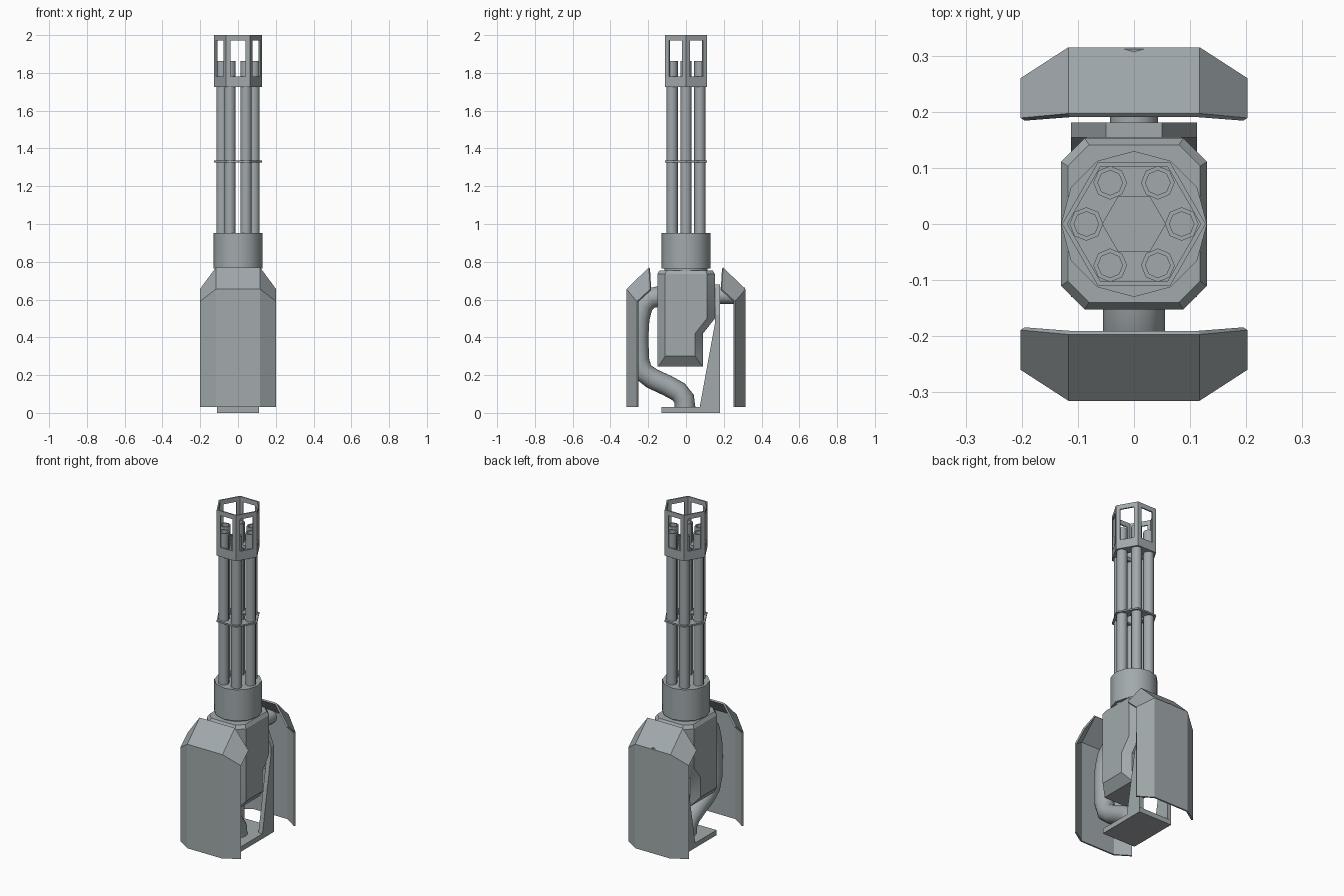
import bpy, bmesh, math
from mathutils import Vector, Matrix

if "Cube" in bpy.data.objects:
    bpy.data.objects.remove(bpy.data.objects["Cube"])

steel = bpy.data.materials.new("steel_grey")
steel.diffuse_color = (0.36, 0.40, 0.415, 1)
steel.use_nodes = True
steel.node_tree.nodes["Principled BSDF"].inputs["Base Color"].default_value = steel.diffuse_color


def finish(name, bm, smooth=None, recalc=True):
    if recalc:
        bmesh.ops.recalc_face_normals(bm, faces=bm.faces[:])
    me = bpy.data.meshes.new(name)
    bm.to_mesh(me)
    bm.free()
    me.materials.append(steel)
    ob = bpy.data.objects.new(name, me)
    bpy.context.scene.collection.objects.link(ob)
    if smooth:
        bpy.ops.object.select_all(action='DESELECT')
        ob.select_set(True)
        bpy.context.view_layer.objects.active = ob
        bpy.ops.object.shade_smooth_by_angle(angle=math.radians(smooth))
    return ob


def loft(name, rings, smooth=None, closed=False):
    """Skin a list of rings; cap the ends, or join last ring to first."""
    bm = bmesh.new()
    vs = [[bm.verts.new(p) for p in r] for r in rings]
    n = len(vs[0])
    pairs = list(zip(vs, vs[1:])) + ([(vs[-1], vs[0])] if closed else [])
    for a, b in pairs:
        for i in range(n):
            j = (i + 1) % n
            bm.faces.new((a[i], a[j], b[j], b[i]))
    if not closed:
        bm.faces.new(vs[0])
        bm.faces.new(vs[-1])
    return finish(name, bm, smooth)


def circle(n, r, z, cx=0, cy=0):
    return [(cx + r * math.cos(2 * math.pi * i / n),
             cy + r * math.sin(2 * math.pi * i / n), z) for i in range(n)]


def prism(name, pts, offset):
    """Extrude a flat outline along an offset."""
    bm = bmesh.new()
    f = bm.faces.new([bm.verts.new(p) for p in pts])
    ext = bmesh.ops.extrude_face_region(bm, geom=[f])
    bm.faces.ensure_lookup_table()
    verts = [e for e in ext["geom"] if isinstance(e, bmesh.types.BMVert)]
    bmesh.ops.translate(bm, vec=offset, verts=verts)
    if not f.is_valid or len(bm.faces) < len(pts) + 2:
        bm.faces.new([v for v in bm.verts if v not in verts])
    return finish(name, bm)


def hex_plate(name, z0, z1, ro, ri):
    loft(name, [circle(6, ro, z0), circle(6, ro, z1),
                circle(6, ri, z1), circle(6, ri, z0)], closed=True)


# Muzzle cage: hexagonal wall with one window per side
bm = bmesh.new()
R, Z0, Z1 = 0.128, 1.725, 2.0
for i in range(6):
    a, b = (Vector((R * math.cos(t), R * math.sin(t), 0))
            for t in (math.pi / 3 * i, math.pi / 3 * (i + 1)))

    def rect(m, lo, hi):
        return [bm.verts.new((*a.lerp(b, u).xy, z))
                for u, z in ((m, lo), (1 - m, lo), (1 - m, hi), (m, hi))]
    outer, inner = rect(0, Z0, Z1), rect(0.19, 1.78, 1.972)
    for k in range(4):
        m = (k + 1) % 4
        bm.faces.new((outer[k], outer[m], inner[m], inner[k]))
bmesh.ops.remove_doubles(bm, verts=bm.verts[:], dist=1e-4)
cage = finish("muzzle_cage", bm, recalc=False)
mod = cage.modifiers.new("wall", 'SOLIDIFY')
mod.thickness, mod.offset, mod.use_even_offset = 0.008, -1, True
hex_plate("muzzle_plate", 1.725, 1.745, 0.126, 0.056)

# Barrel spacer ring
hex_plate("barrel_spacer", 1.326, 1.335, 0.128, 0.056)

# Six hollow barrels
for i in range(6):
    t = math.pi / 3 * i
    x, y = 0.085 * math.cos(t), 0.085 * math.sin(t)
    loft("barrel_%d" % (i + 1),
         [circle(8, r, z, x, y) for r, z in
          ((0.03, 0.93), (0.03, 1.862), (0.022, 1.862), (0.022, 1.72))], smooth=50)

# Rotor drum and its neck
loft("rotor_drum", [circle(12, 0.13, 0.765), circle(12, 0.13, 0.952)], smooth=40)
loft("rotor_neck", [circle(12, 0.115, 0.74), circle(12, 0.115, 0.77)], smooth=40)


# Receiver body: chamfered box, stepped in at the lower back
def section(z, hx, y0, y1, c):
    return [(-hx + c, y0, z), (hx - c, y0, z), (hx, y0 + c, z), (hx, y1 - c, z),
            (hx - c, y1, z), (-hx + c, y1, z), (-hx, y1 - c, z), (-hx, y0 + c, z)]


loft("receiver_body", [
    section(0.245, 0.085, -0.15, 0.09, 0.003),
    section(0.30, 0.13, -0.152, 0.09, 0.042),
    section(0.42, 0.13, -0.152, 0.09, 0.042),
    section(0.50, 0.13, -0.152, 0.153, 0.042),
    section(0.735, 0.13, -0.152, 0.153, 0.042),
    section(0.755, 0.118, -0.14, 0.141, 0.038)], smooth=30)

# Curved support tube from the base up to the front of the body
path = [Vector((0, y, z)) for y, z in (
    (-0.005, 0.025), (-0.01, 0.075), (-0.04, 0.112), (-0.10, 0.145),
    (-0.18, 0.182), (-0.23, 0.22), (-0.25, 0.28), (-0.254, 0.40),
    (-0.248, 0.50), (-0.228, 0.57), (-0.19, 0.607), (-0.13, 0.618))]
rings = []
for i, p in enumerate(path):
    d = (path[min(i + 1, len(path) - 1)] - path[max(i - 1, 0)]).normalized()
    side = Vector((1, 0, 0))
    up = d.cross(side)
    rings.append([p + 0.055 * (side * math.cos(t) + up * math.sin(t))
                  for t in (2 * math.pi * k / 12 for k in range(12))])
loft("support_tube", rings, smooth=50)

# Base plate
prism("base_plate", [(-0.112, -0.13, 0), (0.112, -0.13, 0),
                     (0.112, 0.18, 0), (-0.112, 0.18, 0)], (0, 0, 0.03))

# Rear bracket: arched plate with two triangular gussets
half = [(0.085, 0.028), (0.112, 0.028), (0.112, 0.52), (0.05, 0.68)]
outline = half + [(-x, z) for x, z in reversed(half)] + [(-0.085, 0.38), (0.085, 0.38)]
prism("rear_bracket", [(x, 0.154, z) for x, z in outline], (0, 0.027, 0))
for s in (-1, 1):
    prism("bracket_gusset", [(s * 0.112, 0.072, 0.028), (s * 0.112, 0.156, 0.028),
                             (s * 0.112, 0.156, 0.49)], (-s * 0.027, 0, 0))

# Peg carrying the rear armour
loft("armour_peg", [[(x, y, z + 0.62) for x, z, _ in circle(12, 0.043, 0)]
                    for y in (0.17, 0.312)], smooth=40)

# Bent armour shells, front and back
for name, turn in (("front_armour", 0), ("rear_armour", math.pi)):
    bm = bmesh.new()
    grid = []
    for (yw, zw), (yc, zc) in (((-0.26, 0.03), (-0.315, 0.03)),
                               ((-0.26, 0.59), (-0.315, 0.655)),
                               ((-0.189, 0.655), (-0.197, 0.77))):
        grid.append([bm.verts.new(p) for p in (
            (-0.202, yw, zw), (-0.117, yc, zc), (0.117, yc, zc), (0.202, yw, zw))])
    for lo, hi in zip(grid, grid[1:]):
        for i in range(3):
            bm.faces.new((lo[i], lo[i + 1], hi[i + 1], hi[i]))
    bmesh.ops.rotate(bm, verts=bm.verts[:], cent=(0, 0, 0),
                     matrix=Matrix.Rotation(turn, 3, 'Z'))
    ob = finish(name, bm, recalc=False)
    mod = ob.modifiers.new("thickness", 'SOLIDIFY')
    mod.thickness, mod.offset = 0.01, -1
